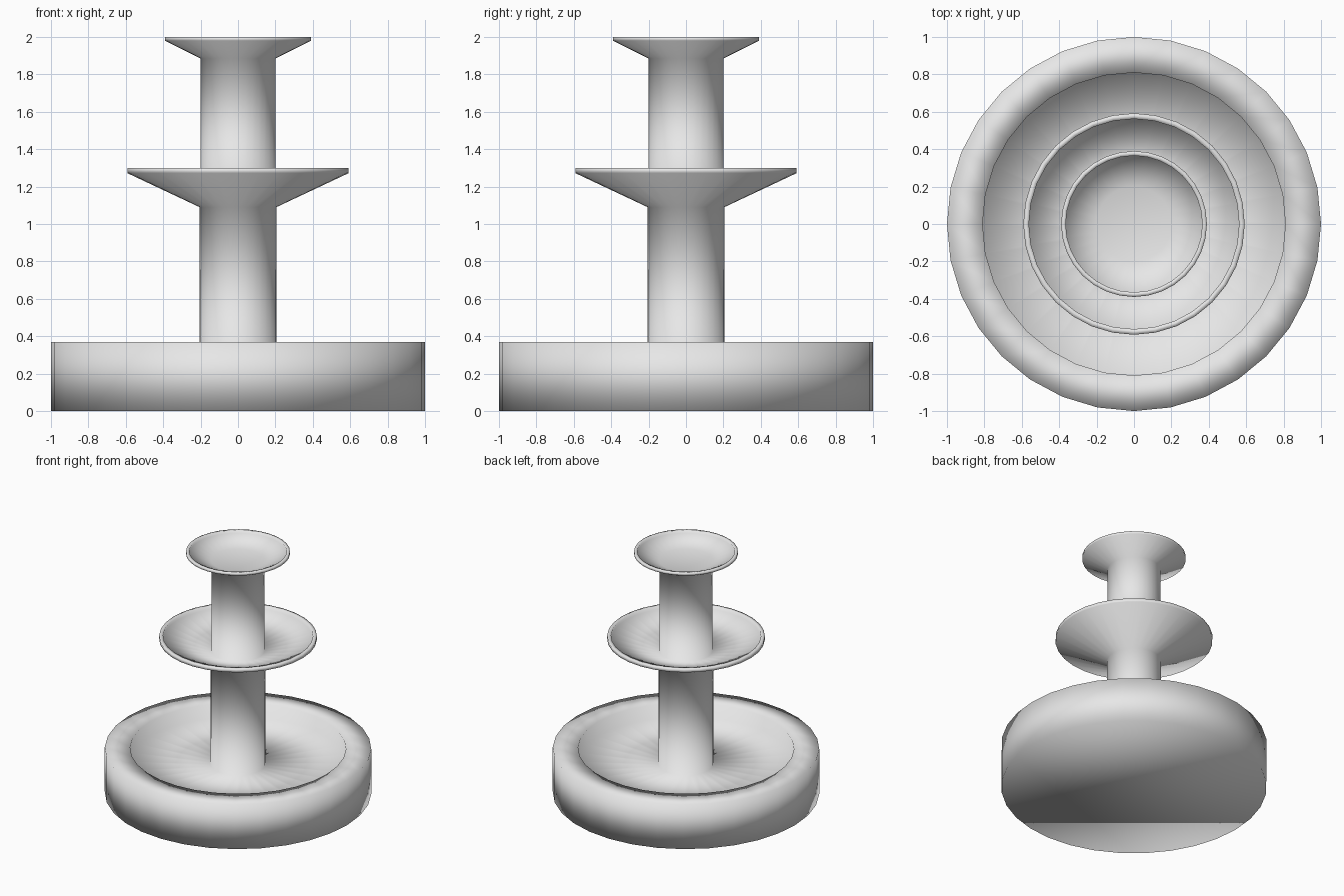
import bpy
import bmesh
import math

if "Cube" in bpy.data.objects:
    bpy.data.objects.remove(bpy.data.objects["Cube"])

SIDES = 32

# Stone colour
stone = bpy.data.materials.new("grey stone")
stone.diffuse_color = (0.8, 0.8, 0.8, 1.0)
stone.use_nodes = True
stone.node_tree.nodes["Principled BSDF"].inputs["Base Color"].default_value = stone.diffuse_color

# Radius and height pairs, from the ground up
basin = [(1.0, 0.0), (1.0, 0.37), (0.81, 0.37), (0.81, 0.25)]
lower_column = [(0.207, 0.24), (0.205, 1.09)]
middle_dish = [(0.592, 1.272), (0.592, 1.30), (0.562, 1.30), (0.562, 1.275)]
upper_column = [(0.2, 1.18), (0.2, 1.885)]
top_dish = [(0.39, 1.98), (0.39, 2.0), (0.365, 2.0), (0.365, 1.98), (0.2, 1.925)]


def lathe(name, profile):
    """Turn a profile about z and close both ends."""
    bm = bmesh.new()
    rings = []
    for r, z in profile:
        rings.append([bm.verts.new((r * math.cos(2 * math.pi * i / SIDES),
                                    r * math.sin(2 * math.pi * i / SIDES), z))
                      for i in range(SIDES)])
    for low, high in zip(rings, rings[1:]):
        for i in range(SIDES):
            j = (i + 1) % SIDES
            bm.faces.new((low[i], low[j], high[j], high[i]))
    bm.faces.new(rings[0][::-1])
    bm.faces.new(rings[-1])
    for face in bm.faces:
        face.smooth = True
    mesh = bpy.data.meshes.new(name)
    bm.to_mesh(mesh)
    bm.free()
    mesh.materials.append(stone)
    obj = bpy.data.objects.new(name, mesh)
    bpy.context.collection.objects.link(obj)
    return obj


# One continuous turned piece: basin, columns and dishes
lathe("tiered_fountain",
      basin + lower_column + middle_dish + upper_column + top_dish)
